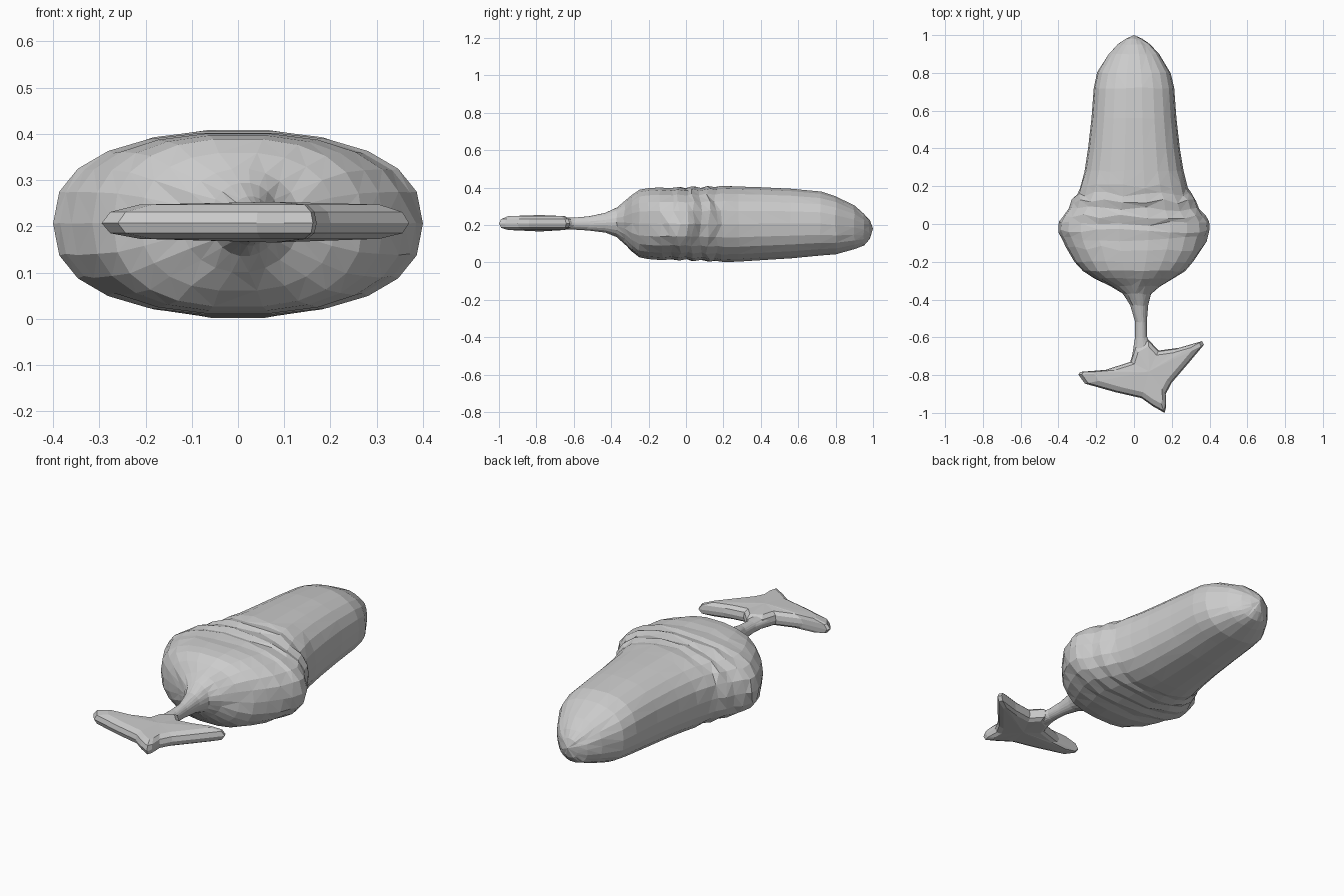
import bpy, bmesh, math, random

random.seed(4)
SIDES = 22


def make_object(name, bm):
    bmesh.ops.recalc_face_normals(bm, faces=bm.faces[:])
    mesh = bpy.data.meshes.new(name)
    bm.to_mesh(mesh)
    bm.free()
    ob = bpy.data.objects.new(name, mesh)
    bpy.context.collection.objects.link(ob)
    return ob


def bridge(bm, a, b):
    n = len(a)
    for i in range(n):
        bm.faces.new((a[i], a[(i + 1) % n], b[(i + 1) % n], b[i]))


def cap(bm, ring, co):
    v = bm.verts.new(co)
    for i in range(len(ring)):
        bm.faces.new((ring[i], ring[(i + 1) % len(ring)], v))


def section(bm, y, cx, hw, zlo, zhi, power=2.4, wobble=0.0):
    ring = []
    for i in range(SIDES):
        t = 2 * math.pi * i / SIDES
        c, s = math.cos(t), math.sin(t)
        x = cx + hw * math.copysign(abs(c) ** (2 / power), c)
        z = (zlo + zhi) / 2 + (zhi - zlo) / 2 * math.copysign(abs(s) ** (2 / power), s)
        # keep the silhouette, roughen the shoulders
        dy = random.uniform(-wobble, wobble)
        ring.append(bm.verts.new((x, y + dy, z)))
    return ring


# Nut, cap and stalk: y, centre x, half width, bottom z, top z
profile = [
    (0.98, 0, 0.045, 0.125, 0.225), (0.95, 0, 0.085, 0.09, 0.26),
    (0.90, 0, 0.135, 0.07, 0.305), (0.80, 0, 0.195, 0.042, 0.355),
    (0.72, 0, 0.213, 0.035, 0.38), (0.56, 0, 0.225, 0.02, 0.395),
    (0.40, 0, 0.243, 0.01, 0.403), (0.28, 0, 0.262, 0.002, 0.407),
    (0.20, 0, 0.285, 0.0, 0.41), (0.16, 0, 0.30, 0.008, 0.403),
    (0.12, 0, 0.33, 0.002, 0.41), (0.08, 0, 0.345, 0.013, 0.398),
    (0.04, 0, 0.378, 0.005, 0.408), (0.00, 0, 0.398, 0.016, 0.396),
    (-0.04, 0, 0.40, 0.008, 0.404), (-0.08, 0, 0.385, 0.016, 0.398),
    (-0.13, 0, 0.36, 0.01, 0.402), (-0.20, 0, 0.315, 0.016, 0.398),
    (-0.25, 0, 0.27, 0.025, 0.39), (-0.29, 0, 0.21, 0.06, 0.36),
    (-0.33, 0.005, 0.13, 0.10, 0.325), (-0.37, 0.015, 0.075, 0.135, 0.295),
    (-0.43, 0.027, 0.048, 0.158, 0.265), (-0.52, 0.037, 0.031, 0.17, 0.246),
    (-0.60, 0.038, 0.032, 0.175, 0.24), (-0.70, 0.05, 0.06, 0.175, 0.24),
]
bm = bmesh.new()
rings = []
for y, cx, hw, lo, hi in profile:
    wobble = 0.014 if -0.15 < y < 0.22 else 0.004
    rings.append(section(bm, y, cx, hw, lo, hi, 2.4 if y > -0.3 else 2.0, wobble))
for a, b in zip(rings, rings[1:]):
    bridge(bm, a, b)
cap(bm, rings[0], (0, 1.0, 0.18))
cap(bm, rings[-1], (0.06, -0.74, 0.207))
bmesh.ops.triangulate(bm, faces=[f for f in bm.faces if len(f.verts) == 4])
make_object("acorn_body", bm)

# Pointed leaf at the end of the stalk: thin lens over a star outline
outline = [
    (0.005, -0.65), (-0.02, -0.73), (-0.15, -0.772), (-0.285, -0.783),
    (-0.295, -0.797), (-0.26, -0.845), (-0.10, -0.89), (0.04, -0.922),
    (0.10, -0.965), (0.162, -1.0), (0.17, -0.97), (0.168, -0.9),
    (0.20, -0.84), (0.29, -0.735), (0.37, -0.64), (0.36, -0.62),
    (0.24, -0.655), (0.13, -0.67), (0.075, -0.61),
]
cx, cy, mid = 0.08, -0.78, 0.207
layers = [(0.78, -0.034), (0.95, -0.022), (1.0, 0.0), (0.95, 0.024), (0.78, 0.04)]
bm = bmesh.new()
rings = [[bm.verts.new((cx + (x - cx) * k, cy + (y - cy) * k, mid + dz))
          for x, y in outline] for k, dz in layers]
for a, b in zip(rings, rings[1:]):
    bridge(bm, a, b)
cap(bm, rings[0], (cx, cy, mid - 0.042))
cap(bm, rings[-1], (cx, cy, mid + 0.046))
make_object("leaf", bm)
